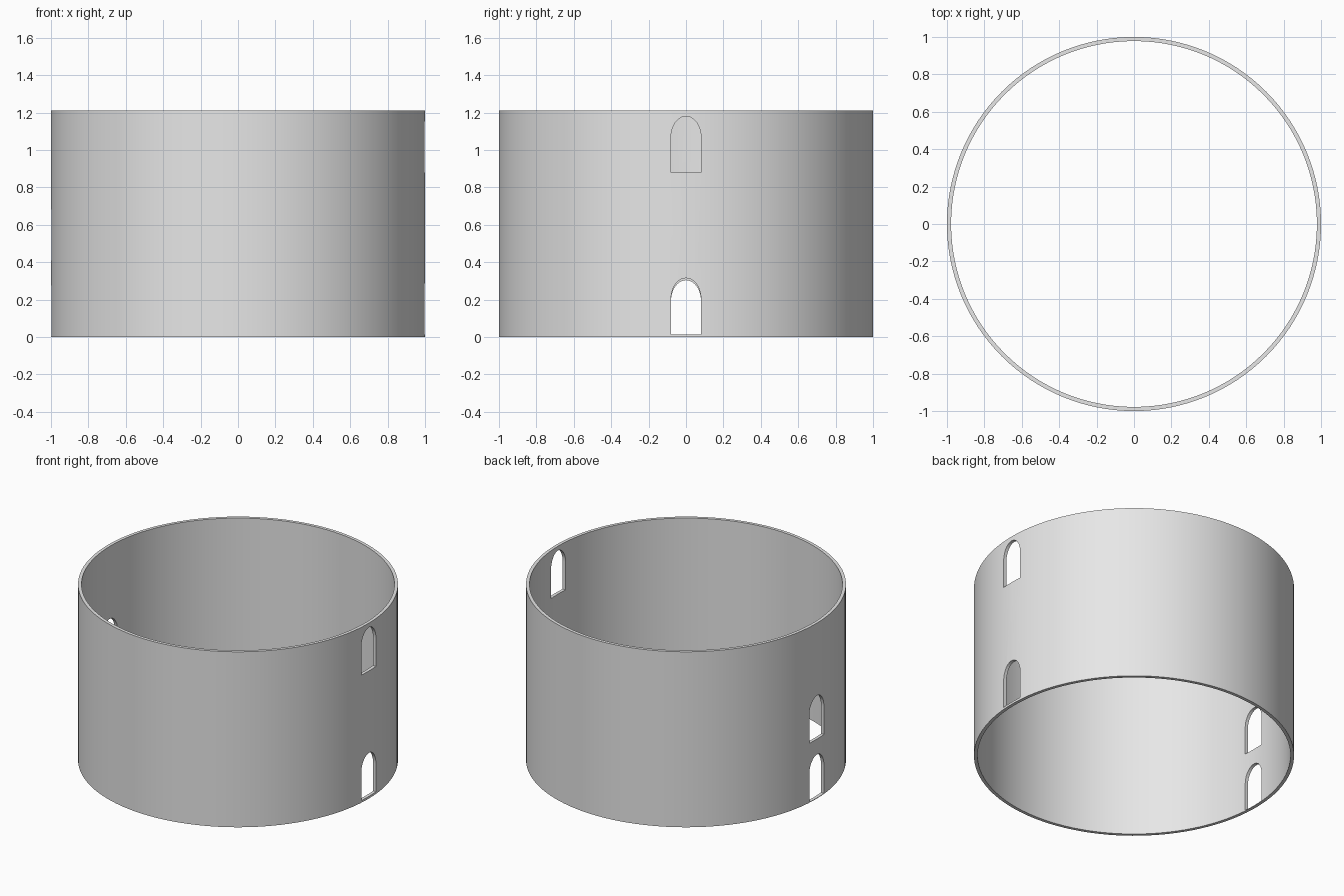
import bpy, bmesh, math

if "Cube" in bpy.data.objects:
    bpy.data.objects.remove(bpy.data.objects["Cube"])

SIDES, R_OUT, R_IN, HEIGHT = 128, 1.0, 0.978, 1.21

grey = bpy.data.materials.new("light grey")
grey.diffuse_color = (0.8, 0.8, 0.8, 1)
grey.use_nodes = True
grey.node_tree.nodes["Principled BSDF"].inputs["Base Color"].default_value = grey.diffuse_color


def make_object(name, bm):
    bmesh.ops.recalc_face_normals(bm, faces=bm.faces)
    mesh = bpy.data.meshes.new(name)
    bm.to_mesh(mesh)
    bm.free()
    mesh.materials.append(grey)
    obj = bpy.data.objects.new(name, mesh)
    bpy.context.collection.objects.link(obj)
    return obj


# Round wall: a closed rectangular section swept around z
bm = bmesh.new()
section = [(R_OUT, 0), (R_OUT, HEIGHT), (R_IN, HEIGHT), (R_IN, 0)]
rings = []
for i in range(SIDES):
    a = 2 * math.pi * i / SIDES
    rings.append([bm.verts.new((r * math.cos(a), r * math.sin(a), z)) for r, z in section])
for i in range(SIDES):
    p, q = rings[i], rings[(i + 1) % SIDES]
    for j in range(4):
        k = (j + 1) % 4
        bm.faces.new((p[j], q[j], q[k], p[k]))
wall = make_object("round_wall", bm)


# Arched opening cutters
def arch_cutter(name, side, z0, height=0.30, half=0.08, rise=0.11):
    spring = z0 + height - rise
    outline = [(-half, z0), (half, z0)]
    outline += [(half * math.cos(math.pi * i / 20), spring + rise * math.sin(math.pi * i / 20))
                for i in range(21)]
    bm = bmesh.new()
    face = bm.faces.new([bm.verts.new((side * 0.9, y, z)) for y, z in outline])
    ext = bmesh.ops.extrude_face_region(bm, geom=[face])
    moved = [v for v in ext["geom"] if isinstance(v, bmesh.types.BMVert)]
    bmesh.ops.translate(bm, verts=moved, vec=(side * 0.2, 0, 0))
    obj = make_object(name, bm)
    obj.hide_render = True
    return obj


cutters = [
    arch_cutter("right_lower_opening", 1, 0.015),
    arch_cutter("right_upper_opening", 1, 0.88),
    arch_cutter("left_lower_opening", -1, 0.004),
    arch_cutter("left_middle_opening", -1, 0.41),
]

bpy.context.view_layer.objects.active = wall
wall.select_set(True)
for c in cutters:
    mod = wall.modifiers.new(c.name, 'BOOLEAN')
    mod.operation = 'DIFFERENCE'
    mod.solver = 'EXACT'
    mod.object = c
    bpy.ops.object.modifier_apply(modifier=mod.name)
for c in cutters:
    bpy.data.objects.remove(c, do_unlink=True)

bpy.ops.object.shade_smooth_by_angle(angle=math.radians(30))
